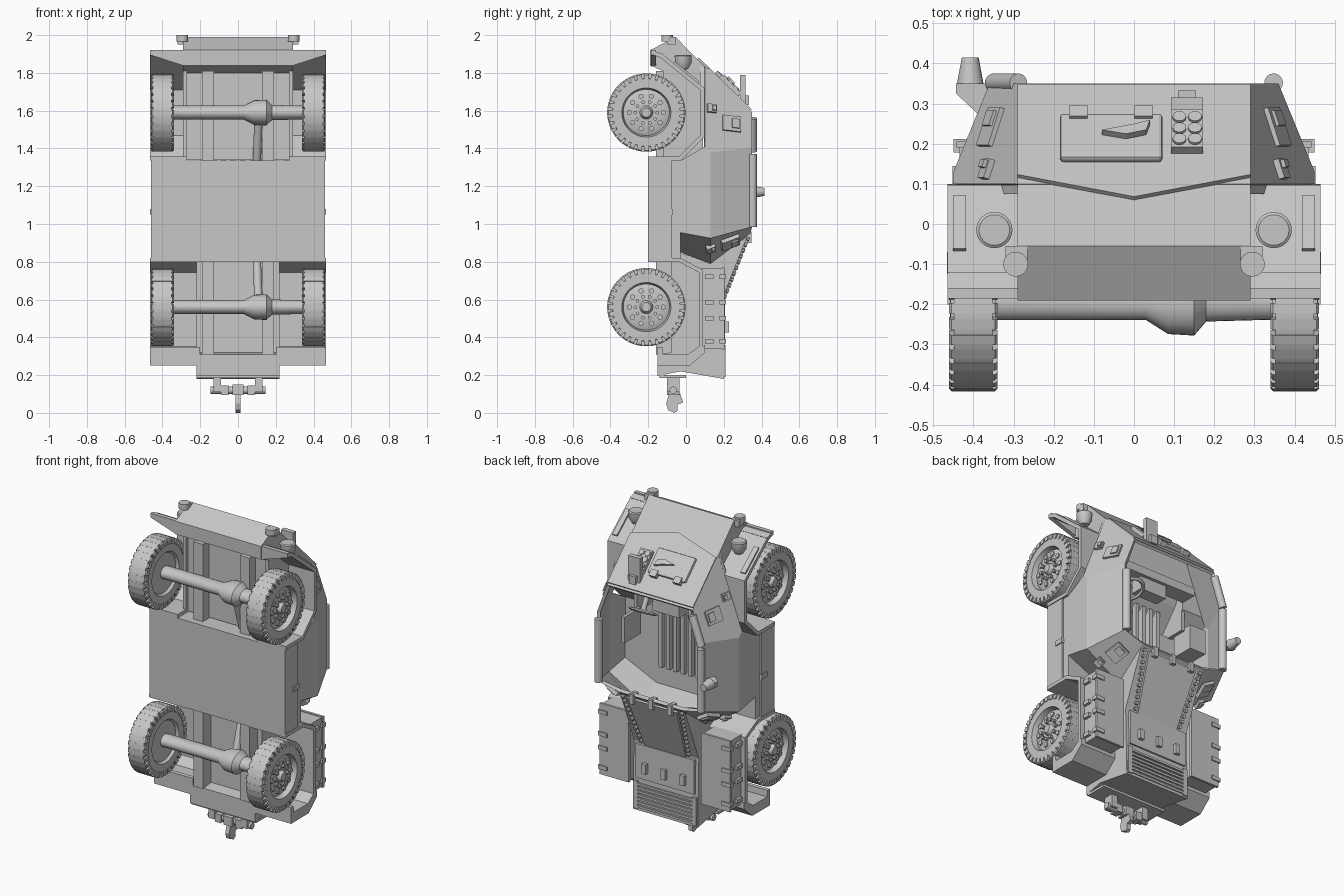
import bpy, bmesh, math
from mathutils import Matrix, Vector

cube = bpy.data.objects.get("Cube")
if cube:
    bpy.data.objects.remove(cube, do_unlink=True)

grey = bpy.data.materials.new("plain grey")
grey.use_nodes = True
COLOUR = (0.57, 0.57, 0.57, 1)
grey.diffuse_color = COLOUR
grey.node_tree.nodes["Principled BSDF"].inputs["Base Color"].default_value = COLOUR


def finish(name, bm, smooth=False):
    bmesh.ops.recalc_face_normals(bm, faces=bm.faces)
    me = bpy.data.meshes.new(name)
    bm.to_mesh(me)
    bm.free()
    me.materials.append(grey)
    ob = bpy.data.objects.new(name, me)
    bpy.context.collection.objects.link(ob)
    if smooth:
        bpy.ops.object.select_all(action='DESELECT')
        ob.select_set(True)
        bpy.context.view_layer.objects.active = ob
        bpy.ops.object.shade_smooth_by_angle(angle=math.radians(35))
    return ob


def frame(normal, along, origin=(0, 0, 0)):
    """Matrix with local z on normal and local x near along."""
    n = Vector(normal).normalized()
    a = Vector(along)
    a = (a - n * a.dot(n)).normalized()
    m = Matrix((a, n.cross(a), n)).transposed().to_4x4()
    return Matrix.Translation(origin) @ m


SIDE = frame((1, 0, 0), (0, 1, 0))          # profile in y, z; extruded in x
FLIP = Matrix.Scale(-1, 4, (0, 1, 0))


def prism(name, pts, d0, d1, m=SIDE):
    bm = bmesh.new()
    lo = [bm.verts.new(m @ Vector((p[0], p[1], d0))) for p in pts]
    hi = [bm.verts.new(m @ Vector((p[0], p[1], d1))) for p in pts]
    bm.faces.new(lo)
    bm.faces.new(hi)
    for i in range(len(pts)):
        j = (i + 1) % len(pts)
        bm.faces.new((lo[i], lo[j], hi[j], hi[i]))
    return finish(name, bm)


def plate(name, w, h, d0, d1, m, u=0, v=0):
    return prism(name, [(u - w / 2, v - h / 2), (u + w / 2, v - h / 2),
                        (u + w / 2, v + h / 2), (u - w / 2, v + h / 2)], d0, d1, m)


def box(name, x, y, z):
    return prism(name, [(y[0], z[0]), (y[1], z[0]), (y[1], z[1]), (y[0], z[1])], x[0], x[1])


def lathe(name, profile, m, n=32):
    """Spin (radius, height) points about local z."""
    bm = bmesh.new()
    vs = [bm.verts.new((r, 0, h)) for r, h in profile]
    es = [bm.edges.new(p) for p in zip(vs, vs[1:])]
    bmesh.ops.spin(bm, geom=vs + es, cent=(0, 0, 0), axis=(0, 0, 1),
                   angle=math.tau, steps=n, use_duplicate=False)
    bmesh.ops.remove_doubles(bm, verts=bm.verts, dist=0.0004)
    bm.transform(m)
    return finish(name, bm, True)


def rod(name, a, b, r0, r1=None, n=20):
    a, b = Vector(a), Vector(b)
    d = b - a
    m = frame(d, (0.31, 0.52, 0.79), a)
    return lathe(name, [(0, 0), (r0, 0), (r0 if r1 is None else r1, d.length), (0, d.length)], m, n)


def shell(name, faces, thick):
    bm = bmesh.new()
    for f in faces:
        bm.faces.new([bm.verts.new(p) for p in f])
    bmesh.ops.remove_doubles(bm, verts=bm.verts, dist=0.0005)
    mod = finish(name, bm).modifiers.new("thickness", 'SOLIDIFY')
    mod.thickness = thick
    mod.offset = -1


def band(name, path, t, x0, x1):
    """Strip of thickness t on the inner side of a path in y, z."""
    for p, q in zip(path, path[1:]):
        d = (Vector(q) - Vector(p)).normalized() * t
        prism(name, [p, q, (q[0] + d.y, q[1] - d.x), (p[0] + d.y, p[1] - d.x)], x0, x1)


# Wheels with shoulder lugs, rims and nuts
for axle, z in (("rear", 0.56), ("front", 1.59)):
    for s, side in ((1, "left"), (-1, "right")):
        m = frame((s, 0, 0), (0, 1, 0), (s * 0.34, -0.21, z))
        tag = axle + "_" + side
        lathe(tag + "_tyre", [(0, 0.02), (0.12, 0.02), (0.13, 0.005), (0.178, 0.005), (0.18, 0.012),
                              (0.207, 0.012), (0.207, 0.109), (0.18, 0.109), (0.178, 0.117), (0.13, 0.117),
                              (0.122, 0.085), (0.1, 0.095), (0.035, 0.095), (0.03, 0.108), (0.024, 0.118),
                              (0, 0.118)], m, 64)
        for i in range(32):
            t = m @ Matrix.Rotation(math.tau * i / 32, 4, 'Z') @ frame((0, 1, 0), (1, 0, 0)) @ FLIP
            prism(tag + "_lug", [(0.174, 0), (0.2, 0), (0.207, 0.006), (0.207, 0.115), (0.2, 0.121), (0.174, 0.121)],
                  -0.013, 0.013, t)
        for i in range(10):
            a = math.tau * i / 10
            for r, q, h in ((0.09, 0.014, 0.104), (0.058, 0.01, 0.112)):
                p = Vector((r * math.cos(a), r * math.sin(a), 0))
                rod(tag + "_wheel_nut", m @ (p + Vector((0, 0, 0.08))), m @ (p + Vector((0, 0, h))), q, None, 8)
    # Axle, differential and drive shaft
    lathe(axle + "_axle", [(0, -0.36), (0.037, -0.36), (0.037, 0.03), (0.065, 0.085),
                           (0.068, 0.15), (0.04, 0.18), (0.036, 0.36), (0, 0.36)],
          frame((1, 0, 0), (0, 1, 0), (0, -0.193, z)) @ Matrix.Scale(1.25, 4, (1, 0, 0)), 24)
    rod(axle + "_drive_shaft", (0.11, -0.19, z), (0.1, -0.1, 1.34 if z > 1 else 0.8), 0.022)

# Belly box and chassis rails
box("belly_box", (-0.46, 0.46), (-0.2, -0.075), (0.8, 1.335))
box("sill", (-0.45, 0.45), (-0.08, -0.03), (0.82, 1.335))
for s in (1, -1):
    box("chassis_rail", sorted((s * 0.127, s * 0.19)), (-0.16, -0.06), (0.31, 1.81))
    box("sill_latch", sorted((s * 0.45, s * 0.466)), (-0.125, -0.07), (1.05, 1.08))

# Nose block and cabin shell
prism("nose", [(-0.19, 1.92), (-0.055, 1.99), (0.1, 1.832), (0.1, 1.62), (0.03, 1.5), (-0.1, 1.34),
               (-0.1, 1.8), (-0.19, 1.84)], -0.29, 0.29)


def mir(pts, s):
    return [(p[0] * s, p[1], p[2]) for p in pts]


C, A, A2 = (0.29, 0.1, 1.835), (0.29, 0.35, 1.59), (0.36, 0.35, 1.405)
B, D = (0.45, 0.13, 1.38), (0.45, 0.1, 1.41)
L1, L3, B3, A3 = (0.45, -0.03, 1.335), (0.45, -0.03, 0.955), (0.45, 0.13, 0.925), (0.36, 0.35, 0.985)
E1, E2, E3 = (0.22, -0.03, 0.85), (0.22, 0.13, 0.79), (0.22, 0.34, 0.95)
faces = [[C, A, *mir([A, C], -1)], [E1, E2, *mir([E2, E1], -1)], [E2, E3, *mir([E3, E2], -1)]]
for s in (1, -1):
    for f in ([C, A, A2, B, D], [L3, L1, D, B, B3], [B, B3, A3, A2], [L3, B3, E2, E1], [B3, A3, E3, E2]):
        faces.append(mir(f, s))
shell("cabin_shell", faces, 0.02)

# Hood plate with pointed front edge, hatch, handle and sight block
HOOD = frame((0, 0.7, 0.715), (1, 0, 0), (0, -0.06, 1.99))


def up(y):
    return (y + 0.06) / 0.715


prism("hood_plate", [(-0.29, up(0.115)), (0, up(0.06)), (0.29, up(0.115)), (0.29, up(0.34)), (-0.29, up(0.34))],
      -0.01, 0.012, HOOD)
hatch = plate("hood_hatch", 0.255, 0.155, 0.01, 0.032, HOOD, -0.057, up(0.2))
bev = hatch.modifiers.new("soft_edges", 'BEVEL')
bev.width, bev.segments = 0.008, 2
for x in (-0.138, 0.024):
    plate("hatch_hinge", 0.045, 0.04, 0.01, 0.04, HOOD, x, up(0.255))
prism("hatch_handle", [(-0.08, up(0.2)), (0, up(0.215)), (0.04, up(0.225)), (0.03, up(0.2)), (-0.02, up(0.19))],
      0.03, 0.05, HOOD)
plate("sight_base", 0.08, 0.14, 0.01, 0.035, HOOD, 0.132, up(0.218))
box("sight_plate", (0.092, 0.172), (0.285, 0.315), (1.63, 1.79))
box("sight_cap", (0.11, 0.155), (0.31, 0.333), (1.63, 1.68))
for x in (0.113, 0.152):
    for y in (0.185, 0.212, 0.24):
        p = HOOD @ Vector((x, up(y), 0.03))
        rod("sight_lens", p, p + HOOD.to_3x3() @ Vector((0, 0, 0.012)), 0.017, None, 12)

FRONT_ARCH = [(-0.125, 1.9), (0.097, 1.72), (0.097, 1.46), (-0.03, 1.335), (-0.2, 1.335)]
REAR_ARCH = [(-0.2, 0.82), (-0.03, 0.82), (0.09, 0.757), (0.09, 0.34), (0.02, 0.29), (-0.15, 0.29)]
FRONT_CORNER = (Vector(A) - Vector(B)).cross(Vector(C) - Vector(B))
REAR_CORNER = (Vector(A3) - Vector(B3)).cross(Vector(E2) - Vector(B3))
for s, side in ((1, "left"), (-1, "right")):
    def xs(a, b):
        return sorted((s * a, s * b))

    # Fenders
    band(side + "_front_fender", FRONT_ARCH, 0.022, *xs(0.27, 0.465))
    band(side + "_rear_fender", REAR_ARCH, 0.022, *xs(0.2, 0.465))
    prism(side + "_fender_beak", [(s * 0.28, 1.92), (s * 0.465, 1.92), (s * 0.465, 1.895), (s * 0.28, 1.835)],
          -0.185, -0.16, frame((0, 1, 0), (1, 0, 0)) @ FLIP)
    prism(side + "_fender_lip", [(-0.185, 1.92), (-0.12, 1.9), (-0.135, 1.88), (-0.185, 1.9)], *xs(0.27, 0.465))
    box(side + "_front_well_wall", xs(0.27, 0.29), (-0.12, 0.09), (1.33, 1.82))
    prism(side + "_corner_gusset", [(s * 0.27, 1.83), (s * 0.29, 1.83), (s * 0.345, 1.68), (s * 0.27, 1.68)],
          0.075, 0.097, frame((0, 1, 0), (1, 0, 0)) @ FLIP)
    prism(side + "_mud_flap", [(-0.15, 0.25), (-0.15, 0.35), (-0.125, 0.35), (-0.12, 0.29), (0.02, 0.29),
                               (0.1, 0.36), (0.1, 0.32), (0.02, 0.25)], *xs(0.2, 0.465))
    # Headlight, marker light, tow lug
    lathe(side + "_headlight", [(0, -0.045), (0.025, -0.04), (0.043, -0.01), (0.045, 0.03), (0.038, 0.035), (0, 0.035)],
          frame((0, 0, 1), (1, 0, 0), (s * 0.348, -0.015, 1.86)))
    fender = frame((0, 0.63, 0.78), (1, 0, 0), (s * 0.435, 0.0, 1.8))
    plate(side + "_marker_light", 0.032, 0.17, -0.01, 0.009, fender)
    rod(side + "_tow_lug", (s * 0.295, -0.1, 1.965), (s * 0.295, -0.1, 2.0), 0.031)
    box(side + "_tow_lug_base", xs(0.265, 0.32), (-0.1, -0.055), (1.95, 1.99))
    # Vision ports on the corner faces
    for tag, n, p, q in (("front", FRONT_CORNER, (0.353, 0.24, 1.53), (0.362, 0.135, 1.61)),
                         ("rear", REAR_CORNER, (0.319, 0.235, 0.902), (0.361, 0.13, 0.873))):
        n = n if n.x > 0 else -n
        n = Vector((s * n.x, n.y, n.z))
        for c, w, h, t in ((p, 0.1, 0.085, 0.02), (q, 0.05, 0.045, 0.025)):
            m = frame(n, (0, 1, 0), (s * c[0], c[1], c[2]))
            plate(side + "_" + tag + "_port", w, h, -0.01, t * 0.6, m)
            plate(side + "_" + tag + "_port_cap", w * 0.4, h * 0.6, 0, t, m, w * 0.2)
    # Padded roof rail
    rod(side + "_roof_rail", (s * 0.348, 0.352, 0.985), (s * 0.348, 0.352, 1.37), 0.023)
    # Rear stowage bin with latches
    box(side + "_stowage_bin", xs(0.25, 0.435), (0.08, 0.2), (0.34, 0.765))
    box(side + "_bin_lid", xs(0.245, 0.442), (0.19, 0.205), (0.335, 0.77))
    for z in (0.38, 0.5, 0.585, 0.72):
        box(side + "_bin_latch", xs(0.43, 0.452), (0.1, 0.145), (z - 0.012, z + 0.012))
        box(side + "_lid_latch", xs(0.39, 0.45), (0.178, 0.212), (z - 0.012, z + 0.012))
rod("tilted_roof_rail", (-0.35, 0.352, 1.385), (-0.288, 0.352, 1.56), 0.023)

# Engine housing, deck plate, hinges, bolts and louvres
prism("engine_housing", [(0.325, 0.935), (0.19, 0.6), (0.2, 0.18), (-0.03, 0.22), (-0.15, 0.195), (-0.15, 0.31),
                         (-0.08, 0.32), (-0.08, 0.86), (0.13, 0.8)], -0.22, 0.22)
DECK = frame((0, 0.93, -0.37), (1, 0, 0), (0, 0.26, 0.77)) @ FLIP
prism("deck_plate", [(-0.14, -0.19), (0.14, -0.19), (0.17, 0.17), (-0.17, 0.17)], -0.01, 0.012, DECK)
for s in (1, -1):
    for i in range(11):
        p = Vector((s * (0.2 - 0.004 * i), 0.165 - 0.033 * i, 0))
        rod("deck_bolt", DECK @ p, DECK @ (p + Vector((0, 0, 0.016))), 0.011, None, 8)
for z, y in ((0.93, 0.325), (0.455, 0.205)):
    for x in (-0.13, 0, 0.13):
        box("deck_hinge", (x - 0.015, x + 0.015), (y - 0.03, y + 0.022), (z - 0.03, z + 0.03))
box("rear_deck_plate", (-0.2, 0.2), (0.18, 0.206), (0.38, 0.59))
for x in (-0.2, 0.2):
    box("grille_side", (x - 0.015, x + 0.015), (0.18, 0.208), (0.19, 0.36))
for i in range(7):
    box("louvre", (-0.19, 0.19), (0.18, 0.206), (0.197 + 0.023 * i, 0.21 + 0.023 * i))

# Cabin interior
for i in range(8):
    x = -0.175 + 0.05 * i
    box("floor_rib", (x - 0.012, x + 0.012), (-0.03, 0.0), (0.98, 1.45))
box("dashboard", (-0.27, 0.27), (0.1, 0.2), (1.5, 1.55))
box("dashboard_console", (-0.08, 0.1), (0.1, 0.18), (1.42, 1.5))
rod("steering_column", (0.17, 0.12, 1.5), (0.17, 0.17, 1.4), 0.015)
lathe("steering_wheel", [(0.07, 0), (0.085, 0.008), (0.07, 0.016), (0.062, 0.008), (0.07, 0)],
      frame((0, 0.45, -0.9), (1, 0, 0), (0.17, 0.17, 1.4)), 24)
box("control_box", (-0.4, -0.29), (0.0, 0.14), (1.2, 1.35))
box("side_panel", (0.25, 0.27), (0.08, 0.24), (1.2, 1.36))

# Roof lamp on one side
rod("roof_lamp", (-0.408, 0.35, 1.17), (-0.408, 0.415, 1.17), 0.033, 0.021)
prism("roof_lamp_bracket", [(-0.443, 0.35), (-0.443, 0.325), (-0.39, 0.275), (-0.36, 0.35)], -1.185, -1.155,
      frame((0, 0, -1), (1, 0, 0)) @ FLIP)

# Tow hitch
box("hitch_plate", (-0.22, 0.22), (-0.14, 0.0), (0.185, 0.2))
for s in (1, -1):
    box("hitch_bracket", sorted((s * 0.09, s * 0.13)), (-0.1, -0.035), (0.11, 0.19))
    box("hitch_jaw", sorted((s * 0.05, s * 0.09)), (-0.095, -0.04), (0.095, 0.145))
rod("hitch_bar", (-0.145, -0.067, 0.12), (0.145, -0.067, 0.12), 0.02)
box("hitch_block", (-0.03, 0.03), (-0.1, -0.035), (0.095, 0.15))
prism("hitch_hook", [(-0.09, 0.1), (-0.105, 0.05), (-0.095, 0.015), (-0.06, 0.0), (-0.045, 0.01), (-0.045, 0.045),
                     (-0.015, 0.055), (-0.03, 0.1)], -0.013, 0.013)
